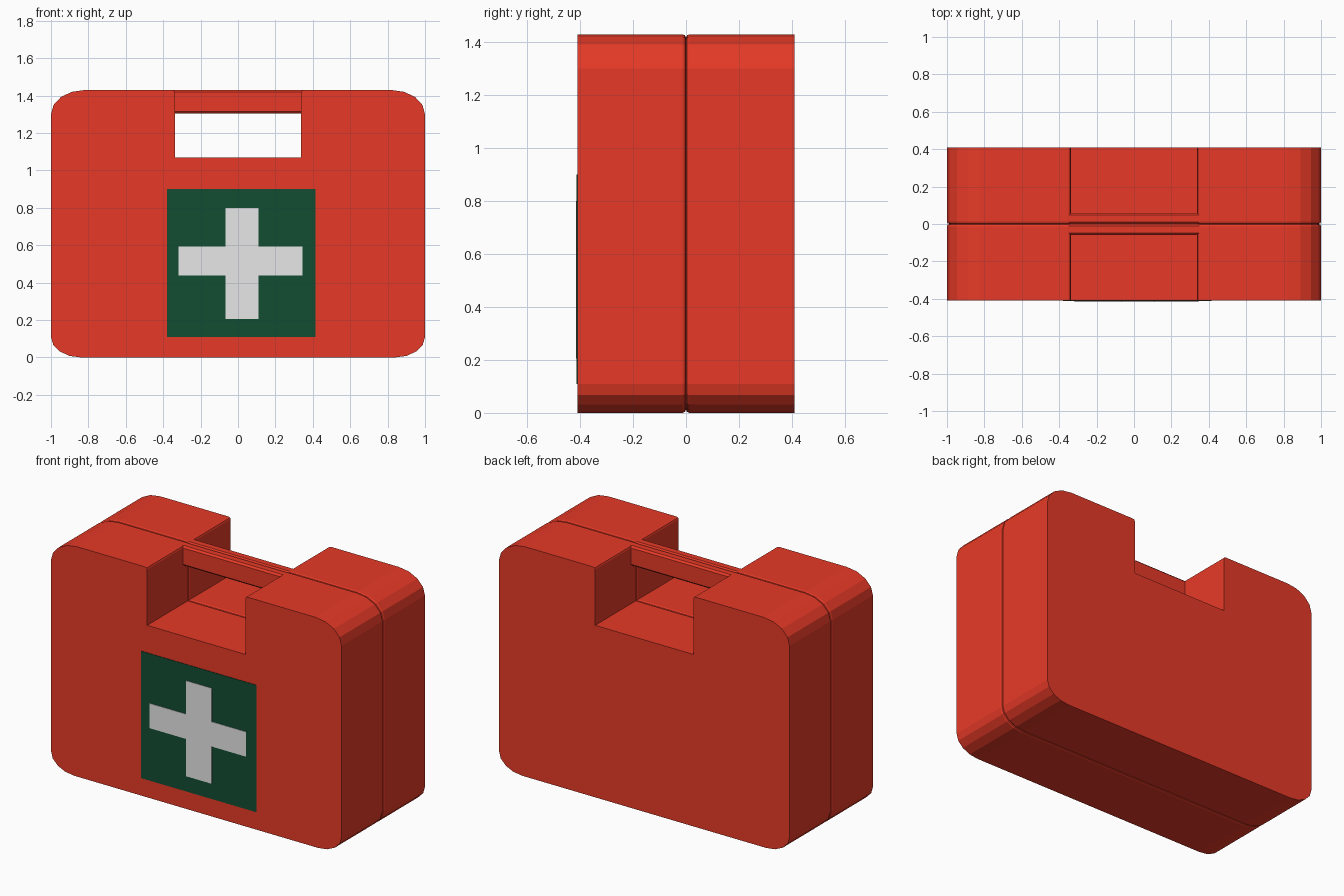
import bpy, bmesh, math

if "Cube" in bpy.data.objects:
    bpy.data.objects.remove(bpy.data.objects["Cube"])

W, H, D = 1.0, 1.43, 0.41          # half width, height, half depth
NX, NZ = 0.338, 1.07               # handle recess half width and floor


def material(name, rgb):
    m = bpy.data.materials.new(name)
    m.diffuse_color = (*rgb, 1)
    m.use_nodes = True
    m.node_tree.nodes["Principled BSDF"].inputs["Base Color"].default_value = m.diffuse_color
    return m


red = material("case red", (0.80, 0.042, 0.02))
green = material("label green", (0.006, 0.075, 0.032))
white = material("cross white", (0.80, 0.80, 0.80))


def finish(bm, name, mat):
    bmesh.ops.recalc_face_normals(bm, faces=bm.faces)
    me = bpy.data.meshes.new(name)
    bm.to_mesh(me)
    bm.free()
    me.materials.append(mat)
    ob = bpy.data.objects.new(name, me)
    bpy.context.collection.objects.link(ob)
    return ob


def prism(points, offset):
    """Closed 3D outline extruded along offset."""
    bm = bmesh.new()
    f = bm.faces.new([bm.verts.new(p) for p in points])
    new = bmesh.ops.extrude_face_region(bm, geom=[f])["geom"]
    bmesh.ops.translate(bm, vec=offset,
                        verts=[v for v in new if isinstance(v, bmesh.types.BMVert)])
    bmesh.ops.recalc_face_normals(bm, faces=bm.faces)
    return bm


def drop_seam_faces(bm):
    """Open the joint at y = 0 so that the mirrored half welds to it."""
    caps = [f for f in bm.faces if all(abs(v.co.y) < 1e-4 for v in f.verts)]
    bmesh.ops.delete(bm, geom=caps, context='FACES_ONLY')


def mirror_y(ob):
    m = ob.modifiers.new("other half", 'MIRROR')
    m.use_axis = (False, True, False)
    m.merge_threshold = 0.0005


def corner(cx, cz, rx, rz, start):
    return [(cx + rx * math.cos(math.radians(start + 22.5 * i)),
             cz + rz * math.sin(math.radians(start + 22.5 * i))) for i in range(5)]


# Case shell: rounded outline with the handle recess, one half then mirrored
outline = (corner(-W + 0.16, 0.11, 0.16, 0.11, 180)
           + corner(W - 0.16, 0.11, 0.16, 0.11, 270)
           + corner(W - 0.18, H - 0.13, 0.18, 0.13, 0)
           + [(NX, H), (NX, NZ), (-NX, NZ), (-NX, H)]
           + corner(-W + 0.18, H - 0.13, 0.18, 0.13, 90))
bm = prism([(x, 0, z) for x, z in outline], (0, D, 0))


def softened(e):
    a, b = (v.co for v in e.verts)
    if abs(a.y) < 1e-4 and abs(b.y) < 1e-4:
        return True                                   # seam groove
    recess = max(abs(a.x), abs(b.x)) < NX + 0.01
    floor_lip = recess and min(a.y, b.y) > D - 0.01 and max(a.z, b.z) < NZ + 0.01
    top_lip = recess and abs(a.y - b.y) > 0.1 and min(a.z, b.z) > H - 0.01
    return floor_lip or top_lip


bmesh.ops.bevel(bm, geom=[e for e in bm.edges if softened(e)], offset=0.013,
                segments=2, profile=0.5, affect='EDGES')
drop_seam_faces(bm)
mirror_y(finish(bm, "case_shell", red))

# Handle bar across the recess, also split by the seam
T, Z0, Z1, B = 0.06, 1.305, H - 0.001, 0.011
bar = [(0, Z1 - B), (B, Z1), (T - B, Z1), (T, Z1 - B),
       (T, Z0 + B), (T - B, Z0), (B, Z0), (0, Z0 + B)]
bm = prism([(-0.355, y, z) for y, z in bar], (0.71, 0, 0))
drop_seam_faces(bm)
mirror_y(finish(bm, "handle_bar", red))

# Front label: green square with a white cross, thin plates
label = [(-0.38, 0.11), (0.415, 0.11), (0.415, 0.90), (-0.38, 0.90)]
finish(prism([(x, -D + 0.002, z) for x, z in label], (0, -0.005, 0)),
       "label_square", green)

x0, x1, x2, x3 = -0.317, -0.066, 0.11, 0.345
z0, z1, z2, z3 = 0.206, 0.438, 0.592, 0.80
cross = [(x1, z0), (x2, z0), (x2, z1), (x3, z1), (x3, z2), (x2, z2),
         (x2, z3), (x1, z3), (x1, z2), (x0, z2), (x0, z1), (x1, z1)]
finish(prism([(x, -D - 0.002, z) for x, z in cross], (0, -0.004, 0)),
       "label_cross", white)
